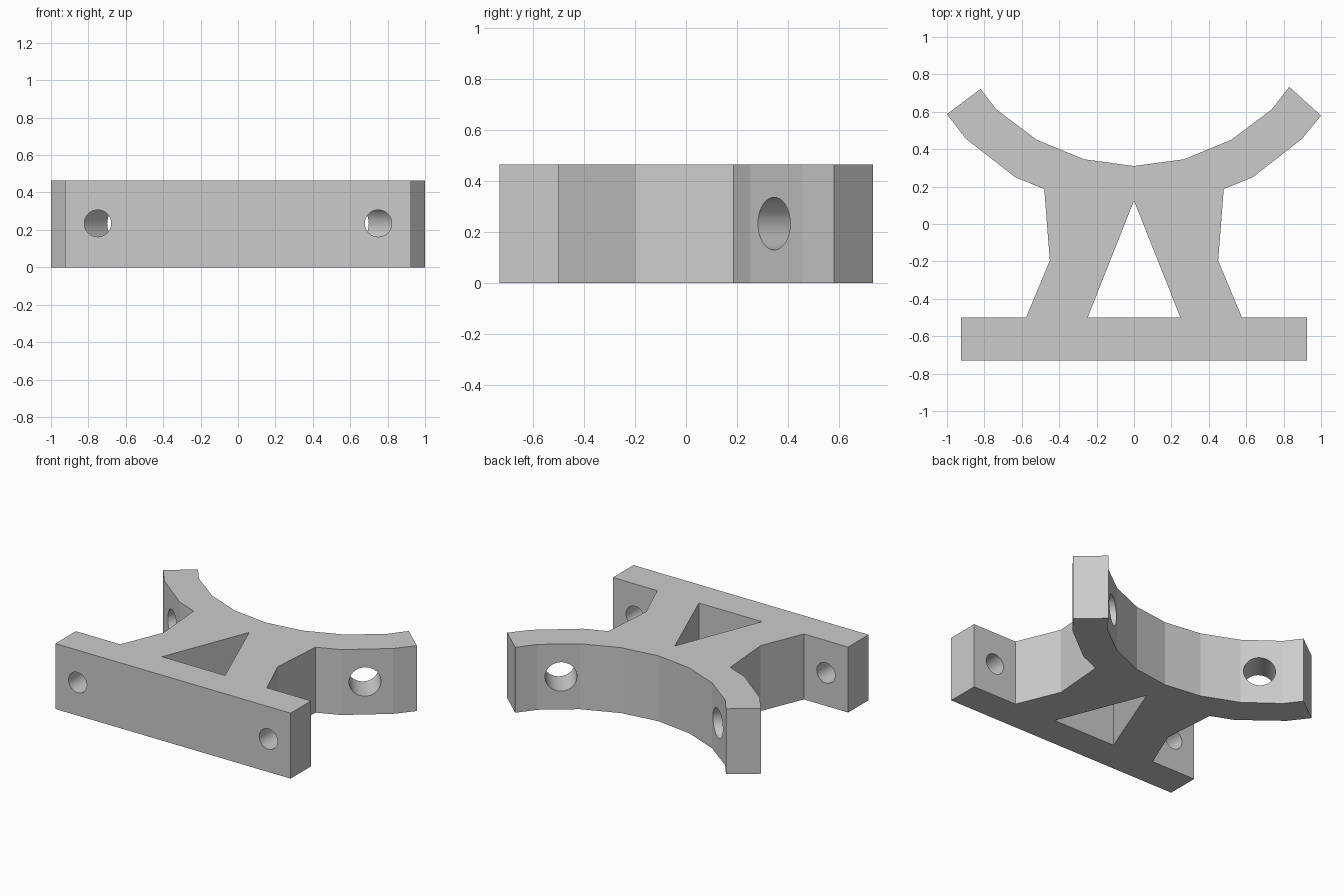
import bpy
import bmesh
import math
from mathutils import Vector

cube = bpy.data.objects.get("Cube")
if cube:
    bpy.data.objects.remove(cube, do_unlink=True)

HEIGHT = 0.465

grey = bpy.data.materials.new("plain grey")
grey.use_nodes = True
colour = (0.6, 0.6, 0.6, 1)
grey.diffuse_color = colour
grey.node_tree.nodes["Principled BSDF"].inputs["Base Color"].default_value = colour


def prism(name, outline, z0, z1):
    """Extrude a flat outline upwards into a solid."""
    bm = bmesh.new()
    face = bm.faces.new([bm.verts.new((x, y, z0)) for x, y in outline])
    top = bmesh.ops.extrude_face_region(bm, geom=[face])["geom"]
    verts = [v for v in top if isinstance(v, bmesh.types.BMVert)]
    bmesh.ops.translate(bm, verts=verts, vec=(0, 0, z1 - z0))
    bmesh.ops.recalc_face_normals(bm, faces=bm.faces)
    mesh = bpy.data.meshes.new(name)
    bm.to_mesh(mesh)
    bm.free()
    mesh.materials.append(grey)
    obj = bpy.data.objects.new(name, mesh)
    bpy.context.collection.objects.link(obj)
    return obj


def drill(name, centre, axis, radius, length):
    """Round cutter lying along the given axis."""
    bpy.ops.mesh.primitive_cylinder_add(vertices=40, radius=radius, depth=length, location=centre)
    obj = bpy.context.object
    obj.name = name
    obj.rotation_euler = Vector(axis).to_track_quat("Z", "Y").to_euler()
    obj.data.materials.append(grey)
    return obj


# Bracket outline: base bar, waisted column and curved cradle arm
base_and_column = [(0.925, -0.73), (0.925, -0.5), (0.577, -0.5), (0.45, -0.195), (0.48, 0.187)]
arm_outer = [(0.635, 0.25), (0.9, 0.457)]
arm_inner = [(0.737, 0.613), (0.52, 0.45), (0.267, 0.346)]
right_tip = [(1.0, 0.58), (0.83, 0.733)]
left_tip = [(1.0, 0.587), (0.82, 0.722)]

half = base_and_column + arm_outer + right_tip + arm_inner
other = base_and_column + arm_outer + left_tip + arm_inner
outline = half + [(0, 0.31)] + [(-x, y) for x, y in reversed(other)]
bracket = prism("cradle_bracket", outline, 0, HEIGHT)

# Triangular window through the column
cutters = [prism("window_cutter", [(-0.248, -0.5), (0.248, -0.5), (0, 0.125)], -0.1, HEIGHT + 0.1)]

# Mounting holes in the base and larger holes square to each arm
for side, label in ((1, "left"), (-1, "right")):
    cutters.append(drill(label + "_base_hole_cutter", (side * 0.75, -0.615, 0.235),
                         (0, 1, 0), 0.072, 0.4))
    cutters.append(drill(label + "_arm_hole_cutter", (side * 0.69, 0.43, 0.233),
                         (side * 0.62, -0.785, 0), 0.103, 0.5))

for cutter in cutters:
    cutter.hide_render = True
    cutter.hide_viewport = False
    cutter.display_type = "WIRE"
    cut = bracket.modifiers.new(cutter.name, "BOOLEAN")
    cut.operation = "DIFFERENCE"
    cut.solver = "EXACT"
    cut.object = cutter

# Apply the cuts, then remove the cutters
bpy.context.view_layer.objects.active = bracket
for obj in bpy.context.selected_objects:
    obj.select_set(False)
bracket.select_set(True)
for cutter in cutters:
    bpy.ops.object.modifier_apply(modifier=cutter.name)
for cutter in cutters:
    bpy.data.objects.remove(cutter, do_unlink=True)

# Smooth bores, crisp facets elsewhere
bpy.ops.object.shade_smooth_by_angle(angle=math.radians(12))
